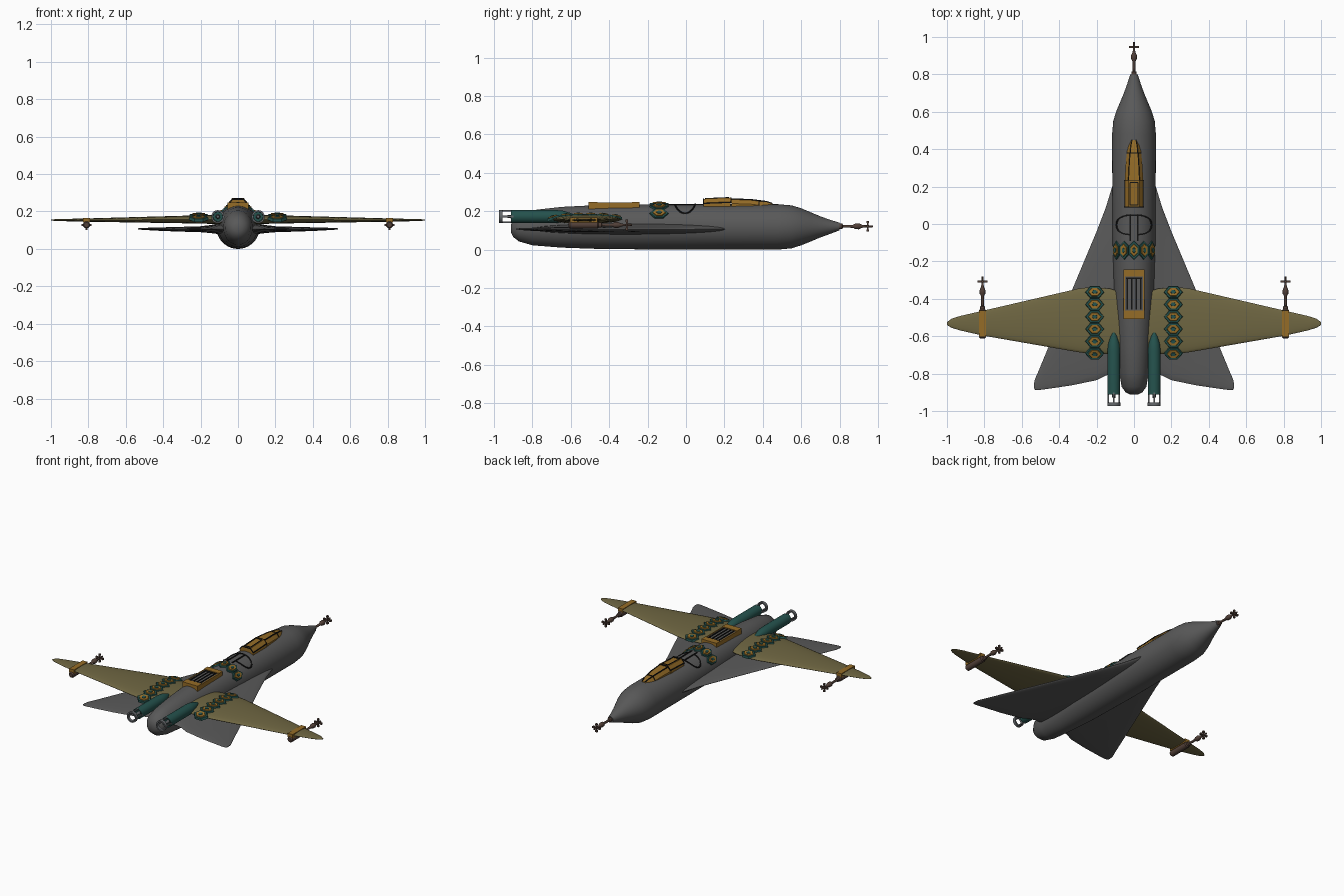
import bpy, bmesh, math
from mathutils import Vector, Matrix

if "Cube" in bpy.data.objects:
    bpy.data.objects.remove(bpy.data.objects["Cube"])


def mat(name, r, g, b):
    m = bpy.data.materials.new(name)
    m.diffuse_color = (r, g, b, 1)
    m.use_nodes = True
    m.node_tree.nodes["Principled BSDF"].inputs["Base Color"].default_value = m.diffuse_color
    return m


GREY = mat("hull grey", 0.10, 0.10, 0.10)
OLIVE = mat("wing olive", 0.16, 0.135, 0.055)
GOLD = mat("gold", 0.30, 0.15, 0.02)
TEAL = mat("teal", 0.018, 0.085, 0.075)
BROWN = mat("gun brown", 0.085, 0.052, 0.04)
STEEL = mat("nozzle steel", 0.13, 0.14, 0.15)
BLACK = mat("line black", 0.006, 0.006, 0.006)


def finish(name, bm, m, mirror=False, smooth=35):
    bmesh.ops.recalc_face_normals(bm, faces=bm.faces)
    me = bpy.data.meshes.new(name)
    bm.to_mesh(me)
    bm.free()
    me.materials.append(m)
    ob = bpy.data.objects.new(name, me)
    bpy.context.collection.objects.link(ob)
    bpy.ops.object.select_all(action='DESELECT')
    ob.select_set(True)
    bpy.context.view_layer.objects.active = ob
    bpy.ops.object.shade_smooth_by_angle(angle=math.radians(smooth))
    if mirror:
        ob.modifiers.new("mirror", 'MIRROR')
    return ob


def add_loft(bm, rings, closed=False):
    vs = [[bm.verts.new(p) for p in r] for r in rings]
    n = len(vs[0])
    pairs = list(zip(vs, vs[1:])) + ([(vs[-1], vs[0])] if closed else [])
    for a, b in pairs:
        for i in range(n):
            j = (i + 1) % n
            bm.faces.new((a[i], a[j], b[j], b[i]))
    if not closed:
        bm.faces.new(vs[0])
        bm.faces.new(vs[-1])


def add_box(bm, x0, x1, y0, y1, z0, z1):
    add_loft(bm, [[(x0, y, z0), (x1, y, z0), (x1, y, z1), (x0, y, z1)] for y in (y0, y1)])


def turned(bm, x, z, prof, n=20, closed=False):
    # lathe about an axis along y; prof = (y, radius)
    add_loft(bm, [[(x + r * math.cos(t * math.tau / n), y, z + r * math.sin(t * math.tau / n))
                   for t in range(n)] for y, r in prof], closed)


# fuselage: y, half width, top, bottom
HULL = [(-.912, .02, .13, .09), (-.9, .045, .155, .065), (-.87, .066, .183, .042), (-.8, .078, .205, .022),
        (-.65, .09, .222, .01), (-.45, .105, .232, .003), (-.1, .115, .236, 0), (.48, .117, .236, 0),
        (.55, .111, .23, .006), (.6, .096, .215, .022), (.65, .075, .194, .042), (.7, .054, .173, .063),
        (.75, .036, .155, .081), (.8, .02, .14, .1)]


def hull(y, a, lift=0):
    # point on the hull at station y, angle a from straight up
    for s, t in zip(HULL, HULL[1:]):
        if y <= t[0]:
            break
    f = (y - s[0]) / (t[0] - s[0])
    w, zt, zb = (s[k] + f * (t[k] - s[k]) for k in (1, 2, 3))
    return Vector(((w + lift) * math.sin(a), y, (zt + zb) / 2 + ((zt - zb) / 2 + lift) * math.cos(a)))


bm = bmesh.new()
add_loft(bm, [[hull(s[0], i * math.tau / 48) for i in range(48)] for s in HULL])
finish("fuselage", bm, GREY, smooth=50)


# wings: x, leading y, trailing y, centre z, half thickness
def wing(name, stations, m):
    bm = bmesh.new()
    rings = []
    for x, le, te, z, t in stations:
        ring = []
        for i in range(32):
            a = i * math.tau / 32
            ring.append((x, (le + te) / 2 + (le - te) / 2 * math.cos(a), z + t * math.sin(a)))
        rings.append(ring)
    add_loft(bm, rings)
    finish(name, bm, m, True, 50)


wing("delta_wing", [(.03, .27, -.8, .107, .035), (.112, .215, -.8, .107, .027), (.15, .09, -.81, .106, .021),
                    (.2, -.04, -.835, .105, .016), (.33, -.35, -.862, .105, .012), (.45, -.64, -.88, .106, .008),
                    (.51, -.785, -.888, .107, .005), (.53, -.83, -.886, .107, .004),
                    (.535, -.855, -.878, .107, .002)], GREY)
wing("main_wing", [(.05, -.37, -.7, .158, .024), (.13, -.345, -.695, .158, .024), (.24, -.338, -.693, .157, .022),
                   (.3, -.346, -.685, .157, .02), (.8, -.462, -.598, .154, .009), (.93, -.492, -.569, .154, .006),
                   (.975, -.506, -.555, .154, .005), (1, -.525, -.54, .154, .002)], OLIVE)


# hexagonal studs: teal base, gold cap, small teal core
def hexes(name, spots, mirror):
    for part, m, k, h0, h1 in (("base", TEAL, 1, -.008, .007), ("cap", GOLD, .68, .005, .012),
                               ("core", TEAL, .3, .01, .015)):
        bm = bmesh.new()
        for p, side, along, a, b in spots:
            nrm = side.cross(along).normalized()
            shape = [(0, 1), (.95, .45), (.95, -.45), (0, -1), (-.95, -.45), (-.95, .45)]
            add_loft(bm, [[p + side * (u * a * k * s) + along * (v * b * k * s) + nrm * h
                           for u, v in shape] for h, s in ((h0, 1), (h1, .88))])
        finish(name + "_" + part, bm, m, mirror, 20)


spots = []
for i in range(-2, 3):
    a = math.radians(27 * i)
    spots.append((hull(-.14, a), Vector((math.cos(a), 0, -math.sin(a))), Vector((0, 1, 0)), .031, .054))
hexes("hull_stud", spots, False)
spots = []
for i in range(6):
    y = -.365 - .0655 * i
    u = max(-.95, min(.95, (y + .515) / .178))
    slope = -.022 / .178 * u / math.sqrt(1 - u * u)
    along = Vector((0, 1, slope)).normalized()
    # studs point sideways, so the long axis runs along x
    spots.append((Vector((.21, y, .157 + .022 * math.sqrt(1 - u * u))),
                  -along, Vector((1, 0, 0)), .037, .054))
hexes("wing_stud", spots, True)

# canopy in two steps: y, base half width, top half width, top z
for name, secs in (("canopy_rear", [(.09, .05, .03, .264), (.232, .05, .03, .27)]),
                   ("canopy_front", [(.236, .049, .029, .264), (.34, .043, .024, .26),
                                     (.42, .033, .016, .25), (.45, .022, .01, .24)])):
    bm = bmesh.new()
    add_loft(bm, [[(-b, y, .2), (-b, y, z - .024), (-t, y, z), (t, y, z), (b, y, z - .024), (b, y, .2)]
                  for y, b, t, z in secs])
    finish(name, bm, GOLD, smooth=20)


# thin black lines
def lines(name, paths, w=.003, mirror=False):
    bm = bmesh.new()
    for path in paths:
        pts = [Vector(p) for p in path]
        rings = []
        for i, p in enumerate(pts):
            d = (pts[min(i + 1, len(pts) - 1)] - pts[max(i - 1, 0)]).normalized()
            s = d.cross(Vector((0, 0, 1))).normalized() * w
            n = s.cross(d).normalized() * .003
            rings.append([p + s + n, p - s + n, p - s - n, p + s - n])
        add_loft(bm, rings)
    finish(name, bm, BLACK, mirror, 20)


lines("canopy_frame", [[(.022, .1, .265), (.022, .222, .27)], [(0, .222, .27), (.022, .222, .27)],
                       [(0, .102, .265), (.022, .102, .265)], [(.049, .09, .24), (.049, .232, .246)],
                       [(.029, .236, .264), (.024, .34, .26), (.016, .42, .25), (.01, .45, .24)],
                       [(0, .234, .268), (.03, .234, .268), (.05, .234, .244)],
                       [(0, .38, .255), (.02, .38, .255), (.038, .38, .231)],
                       [(0, .09, .263), (.03, .09, .263), (.05, .09, .24)]], .0025, True)
arc = [hull(-.005 + .052 * math.cos(t * math.pi / 12), .17 + .77 * math.sin(t * math.pi / 12), .001)
       for t in range(13)]
lines("hatch_lines", [arc, [hull(.047, .17, .001), hull(-.09, .17, .001)],
                      [hull(.047, .001, .001), hull(.047, .17, .001)]], .004, True)

# dorsal vent: gold frame, grey grille, black slots
bm = bmesh.new()
add_box(bm, -.056, .056, -.508, -.462, .2, .247)
add_box(bm, -.056, .056, -.282, -.243, .2, .247)
for s in (-1, 1):
    add_box(bm, s * .0525 - .0035, s * .0525 + .0035, -.462, -.282, .2, .244)
finish("vent_frame", bm, GOLD)
bm = bmesh.new()
add_box(bm, -.049, .049, -.462, -.282, .2, .241)
finish("vent_grille", bm, GREY)
lines("vent_slots", [[(.036, -.458, .242), (.036, -.286, .242)], [(.012, -.458, .242), (.012, -.286, .242)],
                     [(0, -.29, .242), (.042, -.29, .242)]], .0035, True)

# engines with open skeleton nozzles
EX, EZ = .108, .172
bm = bmesh.new()
turned(bm, EX, EZ, [(-.57, .004), (-.6, .018), (-.64, .03), (-.68, .034), (-.912, .034), (-.912, .027), (-.86, .025)], 24)
finish("engine", bm, TEAL, True)
bm = bmesh.new()
turned(bm, EX, EZ, [(-.955, .035), (-.974, .035), (-.974, .026), (-.955, .026)], 24, True)
for i in range(4):
    a = i * math.pi / 2
    x, z = EX + .03 * math.cos(a), EZ + .03 * math.sin(a)
    add_box(bm, x - .004, x + .004, -.96, -.9, z - .004, z + .004)
turned(bm, EX, EZ, [(-.93, .008), (-.87, .012)], 12)
finish("nozzle", bm, STEEL, True)


# guns: turned barrel with a cross-shaped muzzle
def gun(name, x, y, z, mirror):
    bm = bmesh.new()
    turned(bm, x, z, [(y + d, r) for d, r in ((-.02, .014), (.014, .014), (.018, .007), (.07, .008), (.082, .015),
                                              (.1, .016), (.118, .008), (.13, .006), (.174, .005))], 14)
    finish(name + "_barrel", bm, BROWN, mirror)
    bm = bmesh.new()
    add_box(bm, x - .027, x + .027, y + .142, y + .152, z - .004, z + .004)
    add_box(bm, x - .004, x + .004, y + .142, y + .152, z - .027, z + .027)
    for i in range(4):
        a = i * math.pi / 2
        cx, cz = x + .022 * math.cos(a), z + .022 * math.sin(a)
        add_box(bm, cx - .006, cx + .006, y + .141, y + .153, cz - .006, cz + .006)
    finish(name + "_muzzle", bm, BROWN, mirror)


gun("nose_gun", 0, .8, .121, False)
gun("wing_gun", .81, -.455, .128, True)
bm = bmesh.new()
turned(bm, .81, .128, [(-.612, .013), (-.605, .019), (-.462, .019), (-.455, .014)], 16)
finish("gun_pod", bm, BROWN, True)
bm = bmesh.new()
add_box(bm, .792, .828, -.605, -.462, .14, .166)
finish("pod_strap", bm, GOLD, True)
